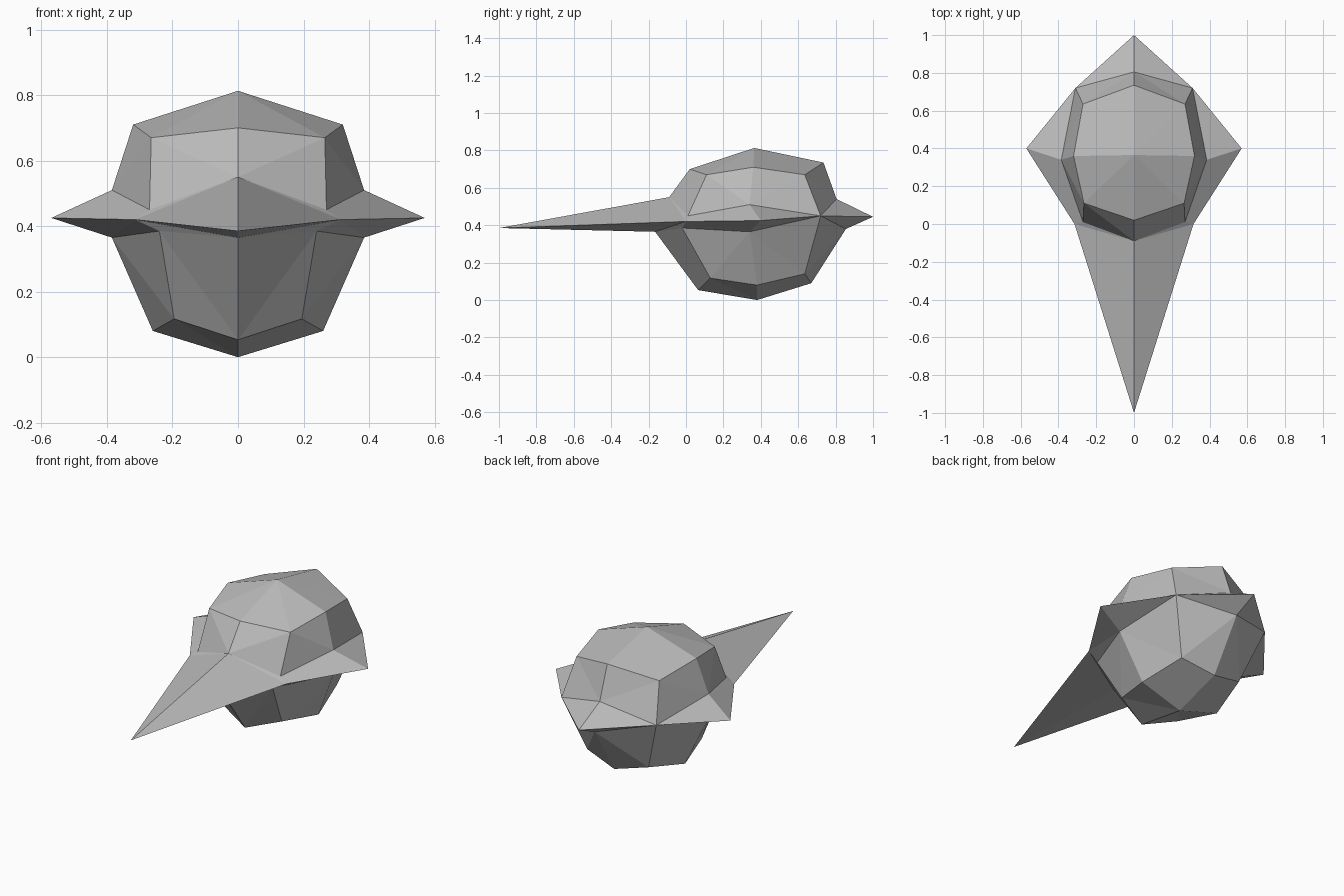
import bpy, bmesh

if "Cube" in bpy.data.objects:
    bpy.data.objects.remove(bpy.data.objects["Cube"])

# Right half of each ring, running front -> side -> back, listed from top to bottom
crown = [(0, .02, .70), (.265, .11, .67), (.32, .36, .71), (.27, .635, .67), (0, .735, .735)]
band = [(0, -.09, .55), (.27, .01, .45), (.385, .34, .51), (.31, .72, .45), (0, .805, .54)]
brim = [(0, -1, .385), (.315, 0, .42), (.57, .40, .425), (.31, .72, .45), (0, 1, .445)]
under = [(0, -.165, .365), (.24, -.02, .385), (.385, .34, .365), (.31, .72, .45), (0, .855, .38)]
base = [(0, .065, .053), (.195, .13, .117), (.26, .38, .08), (.20, .635, .14), (0, .67, .09)]
top, bottom = (0, .365, .813), (0, .38, 0)

grey = bpy.data.materials.new("grey")
grey.diffuse_color = (.5, .5, .5, 1)
grey.use_nodes = True
grey.node_tree.nodes["Principled BSDF"].inputs["Base Color"].default_value = grey.diffuse_color

bm = bmesh.new()
verts = {}


def vert(p):
    """Share one vertex wherever rings touch."""
    if p not in verts:
        verts[p] = bm.verts.new(p)
    return verts[p]


# Skin neighbouring rings; the caps collapse to a centre point and stay quads
rings = [crown, band, brim, under, base]
for a, b in zip(rings, rings[1:]):
    for i in range(4):
        pts = list(dict.fromkeys((a[i], b[i], b[i + 1], a[i + 1])))
        if len(pts) > 2:
            bm.faces.new([vert(p) for p in pts])
for i in (0, 2):
    bm.faces.new([vert(p) for p in (top, crown[i], crown[i + 1], crown[i + 2])])
    bm.faces.new([vert(p) for p in (bottom, base[i + 2], base[i + 1], base[i])])
bmesh.ops.triangulate(bm, faces=bm.faces[:], quad_method='SHORT_EDGE')

# Faceted shell, mirrored across the middle
mesh = bpy.data.meshes.new("faceted_shell")
bm.to_mesh(mesh)
bm.free()
mesh.materials.append(grey)
shell = bpy.data.objects.new("faceted_shell", mesh)
bpy.context.collection.objects.link(shell)
mirror = shell.modifiers.new("mirror", 'MIRROR')
mirror.use_axis[0] = True
mirror.merge_threshold = .001
